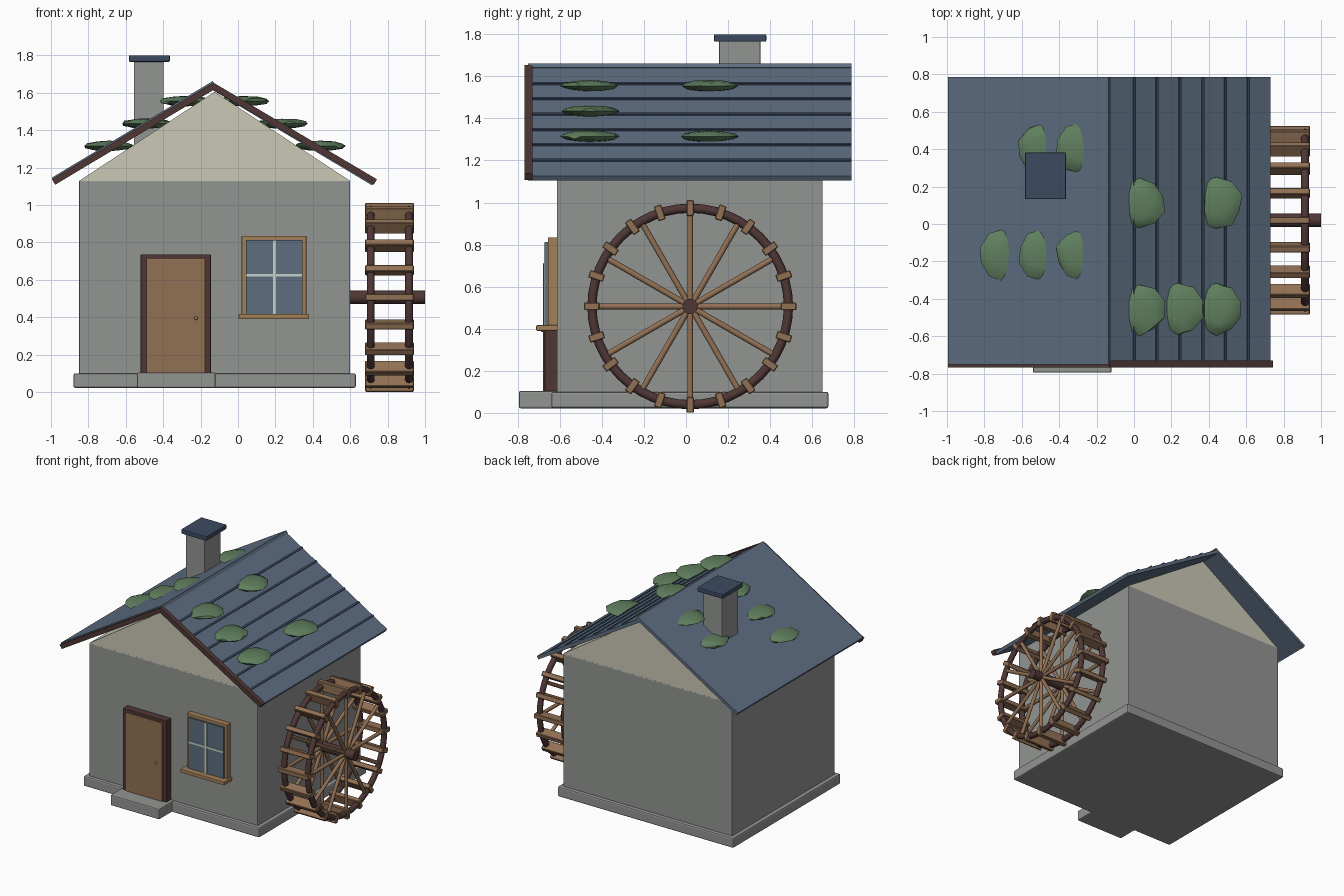
import bpy, bmesh, math, random
from mathutils import Matrix, Vector

random.seed(4)
cube = bpy.data.objects.get("Cube")
if cube:
    bpy.data.objects.remove(cube, do_unlink=True)


def material(name, r, g, b):
    m = bpy.data.materials.new(name)
    m.use_nodes = True
    m.diffuse_color = (r, g, b, 1)
    bsdf = next(n for n in m.node_tree.nodes if n.type == 'BSDF_PRINCIPLED')
    bsdf.inputs["Base Color"].default_value = (r, g, b, 1)
    return m


STONE = material("grey stone", .29, .30, .29)
PLASTER = material("cream plaster", .60, .58, .47)
SLATE = material("slate blue", .11, .155, .22)
NAVY = material("dark slate", .045, .07, .12)
BROWN = material("brown wood", .29, .165, .09)
DARK = material("dark wood", .078, .038, .036)
TAN = material("tan wood", .36, .215, .095)
MOSS = material("moss green", .115, .21, .11)
GLASS = material("window glass", .11, .155, .21)
PALE = material("pale glazing bar", .57, .64, .60)


def finish(name, bm, mat, smooth=False):
    bmesh.ops.recalc_face_normals(bm, faces=bm.faces)
    me = bpy.data.meshes.new(name)
    bm.to_mesh(me)
    bm.free()
    me.materials.append(mat)
    if smooth:
        me.shade_smooth()
        me.set_sharp_from_angle(angle=math.radians(40))
    ob = bpy.data.objects.new(name, me)
    bpy.context.collection.objects.link(ob)
    return ob


def box(name, xs, ys, zs, mat, bevel=0.004):
    bm = bmesh.new()
    bmesh.ops.create_cube(bm, size=1)
    for v in bm.verts:
        for i, (a, b) in enumerate((xs, ys, zs)):
            v.co[i] = a if v.co[i] < 0 else b
    if bevel:
        bmesh.ops.bevel(bm, geom=bm.edges[:], offset=bevel, segments=2,
                        profile=0.5, affect='EDGES')
    return finish(name, bm, mat)


def prism(name, profile, y0, y1, mat):
    """Extrude an (x, z) outline along y."""
    bm = bmesh.new()
    face = bm.faces.new([bm.verts.new((x, y0, z)) for x, z in profile])
    out = bmesh.ops.extrude_face_region(bm, geom=[face])
    bmesh.ops.translate(bm, vec=(0, y1 - y0, 0),
                        verts=[g for g in out["geom"] if isinstance(g, bmesh.types.BMVert)])
    return finish(name, bm, mat)


def slab(name, top_a, top_b, thick, y0, y1, mat):
    """Sloping board hanging below the line from top_a to top_b."""
    a, b = Vector(top_a), Vector(top_b)
    d = (b - a).normalized()
    down = Vector((d.y, -d.x)) * thick
    return prism(name, [a, b, b + down, a + down], y0, y1, mat)


# Base, step, walls and gable
box("stone_base", (-.88, .63), (-.64, .677), (.022, .10), STONE, .01)
box("door_step", (-.54, -.12), (-.795, -.60), (.022, .104), STONE, .008)
box("walls", (-.85, .60), (-.614, .65), (.09, 1.13), STONE, .006)
prism("gable", [(-.85, 1.128), (.60, 1.128), (-.125, 1.605)], -.612, .648, PLASTER)

# Roof panels and front fascia boards
slab("roof_right_side", (-.995, 1.146), (-.135, 1.662), .024, -.752, .787, SLATE)
RIDGE, EAVE = Vector((-.135, 1.644)), Vector((.73, 1.127))
slab("roof_left_side", RIDGE, EAVE, .026, -.752, .787, SLATE)
slab("fascia_right_side", (-.995, 1.137), (-.13, 1.655), .034, -.767, -.729, DARK)
slab("fascia_left_side", (-.125, 1.650), (.743, 1.137), .034, -.767, -.729, DARK)

# Seam strips on one roof slope
slope = (EAVE - RIDGE).normalized()
lift = Vector((-slope.y, slope.x)) * .008
for i in range(6):
    x = .122 * i
    p = RIDGE + slope * ((x - RIDGE.x) / slope.x) + lift
    slab(f"roof_seam_{i + 1}", p - slope * .007, p + slope * .007, .014, -.73, .785, NAVY)


# Moss pads
def moss(name, x, y, z):
    bm = bmesh.new()
    bmesh.ops.create_icosphere(bm, subdivisions=2, radius=1)
    for v in bm.verts:
        v.co *= random.uniform(.92, 1.04)
    bmesh.ops.scale(bm, vec=(.14, .14, .028), verts=bm.verts)
    bmesh.ops.translate(bm, vec=(x, y, z), verts=bm.verts)
    finish(name, bm, MOSS, True)


for row in range(3):
    z = 1.555 - .12 * row
    for side, x, ys in (("left", .03 + .205 * row, (-.455, .11)),
                        ("right", -.28 - .205 * row, (-.165, .405))):
        moss(f"moss_{side}_front_{row + 1}", x, ys[0], z)
        if (side, row) not in (("left", 1), ("right", 2)):
            moss(f"moss_{side}_back_{row + 1}", x, ys[1], z)

# Chimney
box("chimney", (-.557, -.397), (.158, .353), (1.25, 1.77), STONE, .003)
box("chimney_cap", (-.583, -.364), (.133, .382), (1.765, 1.80), NAVY, .006)

# Door
for side, x in (("right", -.52), ("left", -.178)):
    box(f"door_jamb_{side}", (x, x + .033), (-.672, -.60), (.10, .735), DARK)
box("door_lintel", (-.52, -.145), (-.672, -.60), (.708, .735), DARK)
box("door", (-.489, -.176), (-.679, -.61), (.10, .712), BROWN, .003)
bm = bmesh.new()
bmesh.ops.create_uvsphere(bm, u_segments=12, v_segments=8, radius=.01,
                          matrix=Matrix.Translation((-.225, -.683, .395)))
finish("door_knob", bm, TAN, True)

# Window
for side, x in (("right", .02), ("left", .34)):
    box(f"window_stile_{side}", (x, x + .026), (-.657, -.60), (.41, .835), TAN)
box("window_head", (.02, .366), (-.657, -.60), (.809, .835), TAN)
box("window_sill", (.004, .38), (-.712, -.60), (.39, .417), TAN)
box("window_glass", (.042, .344), (-.668, -.61), (.415, .812), GLASS, 0)
box("glazing_bar_upright", (.186, .202), (-.675, -.667), (.417, .81), PALE, 0)
box("glazing_bar_level", (.044, .342), (-.675, -.667), (.617, .632), PALE, 0)

# Water wheel
CENTRE = Vector((.81, .02, .506))
RIM_X = (.71, .915)


def rod(bm, a, b, radius, sides):
    d = b - a
    m = Matrix.Translation((a + b) / 2) @ d.to_track_quat('Z', 'Y').to_matrix().to_4x4()
    bmesh.ops.create_cone(bm, cap_ends=True, segments=sides, radius1=radius,
                          radius2=radius, depth=d.length, matrix=m)


def radial(angle, r, x):
    return Vector((x, CENTRE.y + r * math.sin(angle), CENTRE.z + r * math.cos(angle)))


def rim(name, x, major, minor, steps=48, sides=10):
    bm = bmesh.new()
    rings = []
    for i in range(steps):
        t = math.tau * i / steps
        rings.append([bm.verts.new(radial(t, major + minor * math.cos(s), x + minor * math.sin(s)))
                      for s in (math.tau * k / sides for k in range(sides))])
    for i in range(steps):
        a, b = rings[i], rings[(i + 1) % steps]
        for k in range(sides):
            n = (k + 1) % sides
            bm.faces.new((a[k], a[n], b[n], b[k]))
    finish(name, bm, DARK, True)


for side, x in zip(("inner", "outer"), RIM_X):
    rim(f"wheel_rim_{side}", x, .467, .022)
    bm = bmesh.new()
    for i in range(12):
        t = math.tau * i / 12
        rod(bm, radial(t, .01, x), radial(t, .48, x), .014, 10)
    finish(f"wheel_spokes_{side}", bm, BROWN, True)

bm = bmesh.new()
rod(bm, Vector((.58, CENTRE.y, CENTRE.z)), Vector((1.0, CENTRE.y, CENTRE.z)), .037, 16)
finish("wheel_axle", bm, DARK, True)

bm = bmesh.new()
for i in range(20):
    t = math.tau * i / 20
    m = (Matrix.Translation(radial(t, .468, CENTRE.x)) @ Matrix.Rotation(-t, 4, 'X')
         @ Matrix.Diagonal((.26, .036, .074, 1)))
    bmesh.ops.create_cube(bm, size=1, matrix=m)
bmesh.ops.bevel(bm, geom=bm.edges[:], offset=.004, segments=1, affect='EDGES')
finish("wheel_paddles", bm, BROWN)
